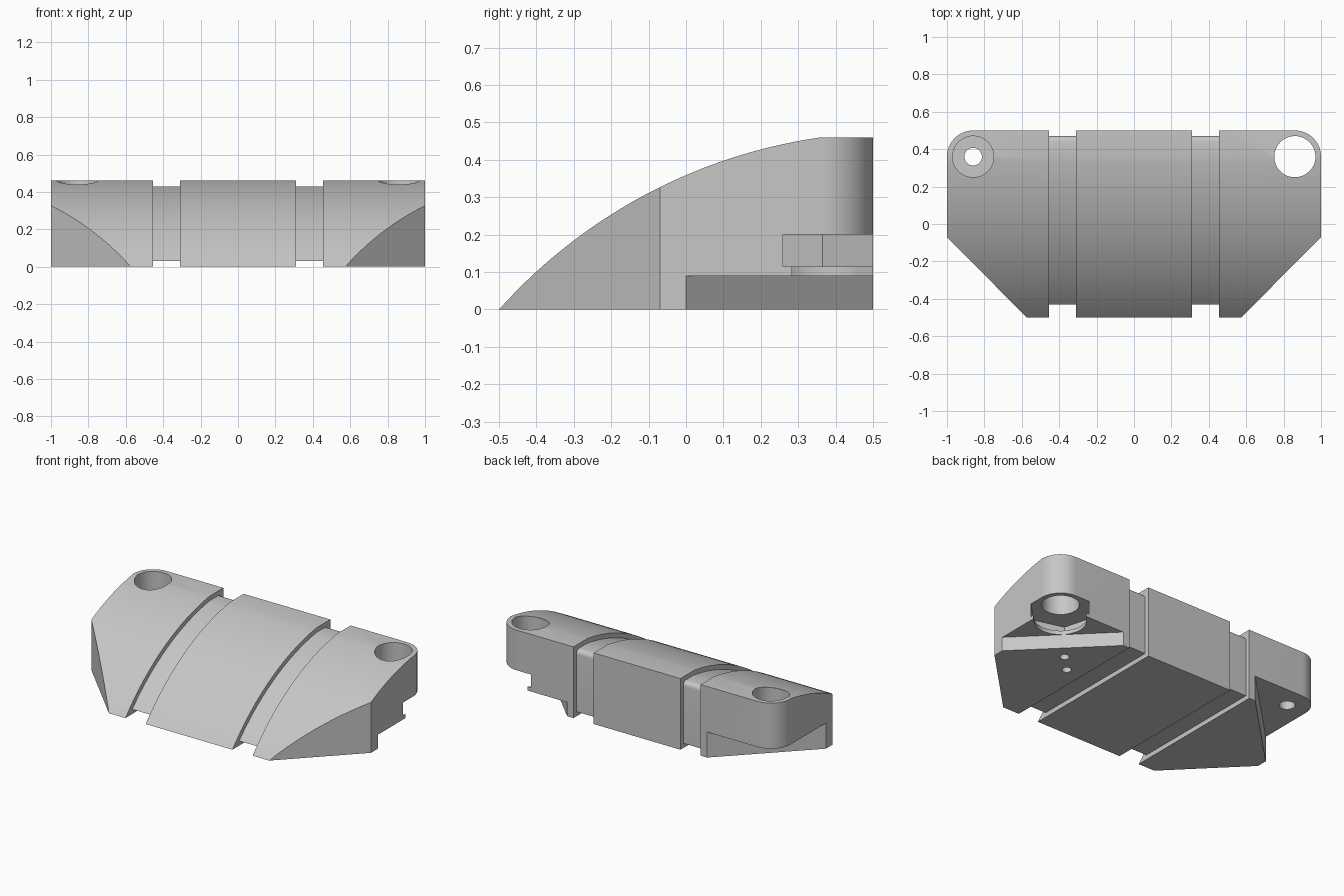
import bpy, bmesh, math
from mathutils import Vector

cube = bpy.data.objects.get("Cube")
if cube:
    bpy.data.objects.remove(cube, do_unlink=True)

gray = bpy.data.materials.new("plain gray")
gray.use_nodes = True
gray.diffuse_color = (0.57, 0.57, 0.57, 1)
gray.node_tree.nodes["Principled BSDF"].inputs["Base Color"].default_value = (0.57, 0.57, 0.57, 1)


def prism(name, pts, lo, hi, axis="z"):
    """Closed outline extruded between two heights along x or z."""
    bm = bmesh.new()
    place = (lambda p, h: (h, p[0], p[1])) if axis == "x" else (lambda p, h: (p[0], p[1], h))
    face = bm.faces.new([bm.verts.new(place(p, lo)) for p in pts])
    top = bmesh.ops.extrude_face_region(bm, geom=[face])["geom"]
    shift = Vector((hi - lo, 0, 0) if axis == "x" else (0, 0, hi - lo))
    bmesh.ops.translate(bm, vec=shift, verts=[v for v in top if isinstance(v, bmesh.types.BMVert)])
    bmesh.ops.recalc_face_normals(bm, faces=bm.faces)
    mesh = bpy.data.meshes.new(name)
    bm.to_mesh(mesh)
    bm.free()
    mesh.materials.append(gray)
    ob = bpy.data.objects.new(name, mesh)
    bpy.context.collection.objects.link(ob)
    return ob


def arc(cx, cy, r, a0, a1, n):
    return [(cx + r * math.cos(math.radians(a0 + (a1 - a0) * i / n)),
             cy + r * math.sin(math.radians(a0 + (a1 - a0) * i / n))) for i in range(n + 1)]


def disc(x, y, r):
    return arc(x, y, r, 0, 360, 48)[:-1]


def combine(ob, cutter, operation="DIFFERENCE"):
    cutter.hide_render = True
    mod = ob.modifiers.new("cut", "BOOLEAN")
    mod.operation, mod.solver, mod.object = operation, "EXACT", cutter
    bpy.context.view_layer.objects.active = ob
    bpy.ops.object.modifier_apply(modifier=mod.name)
    bpy.data.objects.remove(cutter, do_unlink=True)


def finish(ob):
    bpy.ops.object.select_all(action="DESELECT")
    ob.select_set(True)
    bpy.context.view_layer.objects.active = ob
    bpy.ops.object.shade_smooth_by_angle(angle=math.radians(25))


def side_profile(inset):
    """Curved front, short flat top, upright back."""
    cy, cz, r = 0.562, -0.951, 1.4255 - inset
    top, low, back = 0.46 - inset, inset, 0.5 - inset
    a0 = 180 - math.degrees(math.asin((low - cz) / r))
    a1 = 180 - math.degrees(math.asin((top - cz) / r))
    pts = arc(cy, cz, r, a0, a1, 28)
    corner = arc(back - inset, top - inset, inset, 90, 0, 6) if inset else [(back, top)]
    return pts + corner + [(back, low)]


# Middle block and the recessed bands on both sides of it
finish(prism("middle_block", side_profile(0), -0.31, 0.31, "x"))
for s, side in ((1, "left"), (-1, "right")):
    finish(prism(side + "_recessed_band", side_profile(0.03), s * 0.305, s * 0.46, "x"))

# End blocks: clipped front corner, rounded back corner, under-cut hinge ear
HX, HY = 0.86, 0.36
for s, side in ((1, "left"), (-1, "right")):
    def mirror(pts):
        return [(s * x, y) for x, y in pts]

    block = prism(side + "_end_block", side_profile(0), s * 0.455, s * 1.0, "x")
    outline = [(0.4, -0.6), (0.474, -0.6), (1, -0.07)] + arc(HX, HY, 0.14, 0, 90, 16) + [(HX, 0.5), (0.4, 0.5)]
    outline = outline[:-2] + [(0.4, 0.5)]
    combine(block, prism("plan_outline", mirror(outline), -0.1, 0.6), "INTERSECT")
    roof = 0.09 if s > 0 else 0.165
    corner = [(1.2, -0.2), (1.2, 0.8), (0.2, 0.8)]
    combine(block, prism("corner_cut", mirror(corner), -0.1, roof))

    if s > 0:
        # Nut pocket and narrower rounded slot, both open towards the corner
        def diagonal(pts):
            k = math.sqrt(0.5)
            return [(HX + k * (u + v), HY + k * (u - v)) for u, v in pts]

        pocket = [(0.5, 0.17), (-0.163, 0.17), (-0.26, 0), (-0.163, -0.17), (0.5, -0.17)]
        combine(block, prism("nut_pocket", diagonal(pocket), 0.115, 0.2))
        slot = [(0.5, 0.153)] + arc(0, 0, 0.153, 90, 270, 24) + [(0.5, -0.153)]
        combine(block, prism("lip_slot", diagonal(slot), 0.085, 0.12))
        combine(block, prism("wide_hole", disc(HX, HY, 0.11), 0.19, 0.6))
        for d in (0.184, 0.29):
            combine(block, prism("screw_hole", disc(HX - d, HY - d, 0.028), -0.1, 0.1))
    else:
        # Counterbored hole
        combine(block, prism("counterbore", disc(-HX, HY, 0.11), 0.26, 0.6))
        combine(block, prism("narrow_hole", disc(-HX, HY, 0.047), 0.1, 0.3))
    finish(block)
